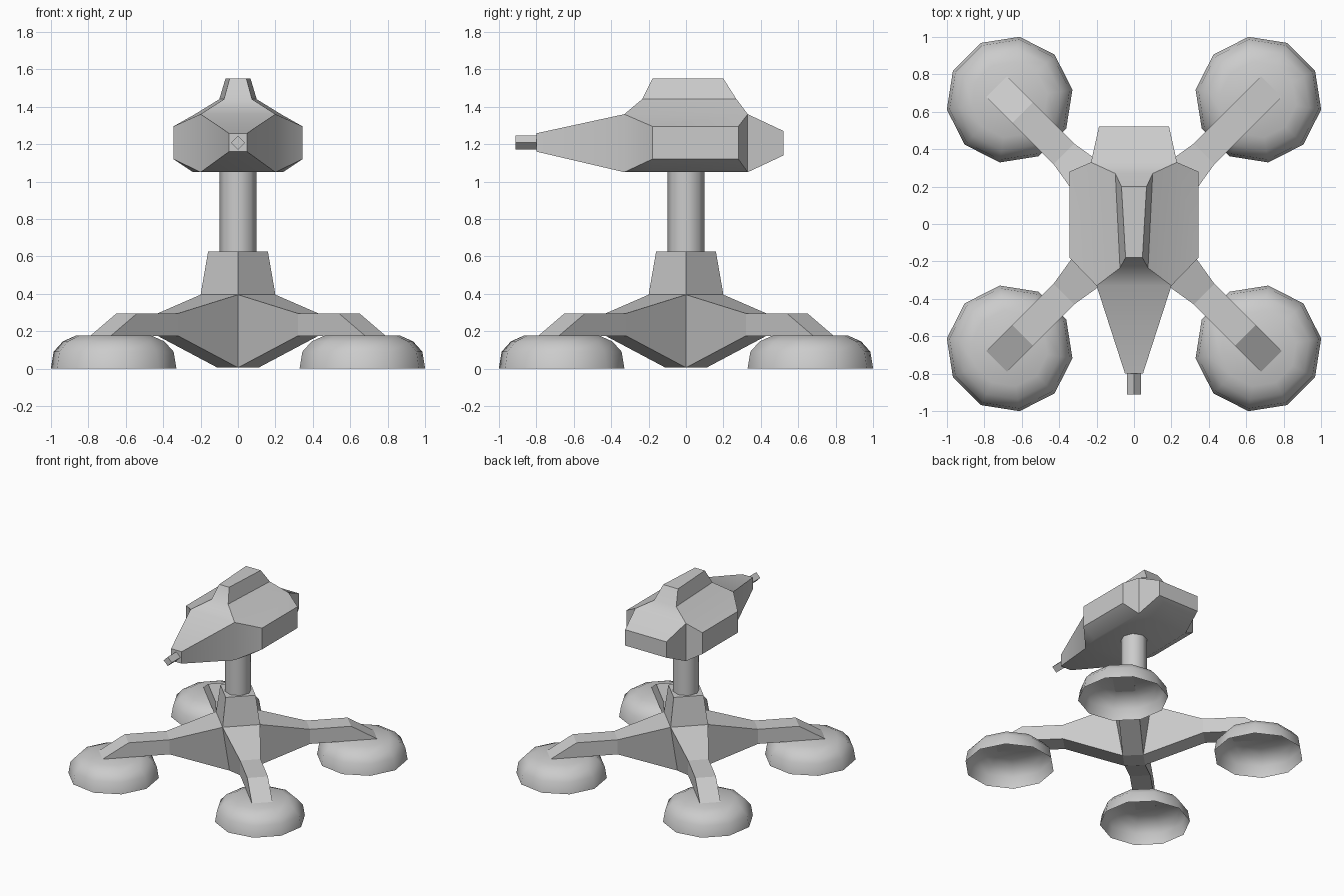
import bpy, bmesh
from math import radians, cos, sin, pi

if "Cube" in bpy.data.objects:
    bpy.data.objects.remove(bpy.data.objects["Cube"])


def loft(bm, rings, start=False, end=False):
    """Bridge equal-length rings of points, with optional end caps."""
    vs = [[bm.verts.new(p) for p in r] for r in rings]
    n = len(vs[0])
    for a, b in zip(vs, vs[1:]):
        for i in range(n):
            j = (i + 1) % n
            bm.faces.new((a[i], a[j], b[j], b[i]))
    if start:
        bm.faces.new(vs[0][::-1])
    if end:
        bm.faces.new(vs[-1])


def circle(cx, cy, r, z, n, off=0.0):
    return [(cx + r * cos(off + 2 * pi * i / n), cy + r * sin(off + 2 * pi * i / n), z)
            for i in range(n)]


def trapezoid(wf, yf, wr, yr, z):
    """Horizontal four-point ring: front and rear half widths."""
    return [(-wf, yf, z), (wf, yf, z), (wr, yr, z), (-wr, yr, z)]


def upright(w, y, z0, z1):
    """Rectangle facing along y."""
    return [(-w, y, z0), (w, y, z0), (w, y, z1), (-w, y, z1)]


def finish(bm, name, angle=None):
    bmesh.ops.remove_doubles(bm, verts=bm.verts, dist=0.0005)
    bmesh.ops.dissolve_degenerate(bm, edges=bm.edges, dist=0.0001)
    bmesh.ops.recalc_face_normals(bm, faces=bm.faces)
    me = bpy.data.meshes.new(name)
    bm.to_mesh(me)
    bm.free()
    ob = bpy.data.objects.new(name, me)
    bpy.context.collection.objects.link(ob)
    if angle:
        bpy.ops.object.select_all(action='DESELECT')
        ob.select_set(True)
        bpy.context.view_layer.objects.active = ob
        bpy.ops.object.shade_smooth_by_angle(angle=radians(angle))
    return ob


# Base: four diagonal legs around a diamond-shaped neck
def leg_ring(a, b, z1, z0):
    return [(a, -b, z1), (b, -a, z1), (b, -a, z0), (a, -b, z0)]


leg = [
    [(0, -.2, .395), (.2, 0, .395), (.11, 0, .005), (0, -.11, .005)],
    leg_ring(.32, .43, .295, .175),
    leg_ring(.54, .65, .295, .175),
    leg_ring(.68, .79, .175, .175),
]
bm = bmesh.new()
for k in range(4):
    c, s = round(cos(k * pi / 2)), round(sin(k * pi / 2))
    loft(bm, [[(x * c - y * s, x * s + y * c, z) for x, y, z in r] for r in leg])
loft(bm, [circle(0, 0, .2, .395, 4), circle(0, 0, .16, .625, 4)], end=True)
bm.faces.new([bm.verts.new(p) for p in circle(0, 0, .11, .005, 4)])
finish(bm, "base_legs")

# Feet: hollow ten-sided domes
profile = [(.34, 0), (.325, .09), (.275, .145), (.205, .176)]
for sx, side in ((-1, "left"), (1, "right")):
    for sy, end in ((-1, "front"), (1, "back")):
        bm = bmesh.new()
        off = sx * sy * pi / 4 + pi / 10
        loft(bm, [circle(.665 * sx, .665 * sy, r, z, 10, off) for r, z in profile], end=True)
        ob = finish(bm, f"foot_{end}_{side}", 60)

# Post
bm = bmesh.new()
loft(bm, [circle(0, 0, .1, .6, 8), circle(0, 0, .1, 1.07, 8)], True, True)
finish(bm, "post", 50)

# Head: faceted housing
bm = bmesh.new()
pts = trapezoid(.2, -.33, .23, .33, 1.05) + trapezoid(.2, -.33, .23, .33, 1.36)
pts += trapezoid(.345, -.18, .345, .28, 1.12) + trapezoid(.345, -.18, .345, .28, 1.295)
pts += [(-.24, -.18, 1.05), (.24, -.18, 1.05)]
bmesh.ops.convex_hull(bm, input=[bm.verts.new(p) for p in pts])
bmesh.ops.dissolve_limit(bm, angle_limit=radians(2), verts=bm.verts, edges=bm.edges)
hidden = [f for f in bm.faces
          if all(abs(v.co.z - 1.36) < .001 for v in f.verts)
          or all(abs(abs(v.co.y) - .33) < .001 for v in f.verts)]
bmesh.ops.delete(bm, geom=hidden, context='FACES')
# Top fin, tapered nose and rear block share the housing's edges
loft(bm, [trapezoid(.2, -.33, .23, .33, 1.36), trapezoid(.075, -.235, .1, .27, 1.44),
          trapezoid(.045, -.18, .067, .2, 1.55)], end=True)
loft(bm, [upright(.2, -.33, 1.05, 1.36), upright(.048, -.8, 1.16, 1.258)], end=True)
loft(bm, [upright(.23, .33, 1.05, 1.36), upright(.187, .522, 1.14, 1.27)], end=True)
finish(bm, "head", 42)

# Muzzle: small diamond-section bar
bm = bmesh.new()
loft(bm, [[(x, y, 1.208 + z) for x, _, z in
           ((.037, 0, 0), (0, 0, .037), (-.037, 0, 0), (0, 0, -.037))]
          for y in (-.79, -.912)], True, True)
finish(bm, "muzzle")
